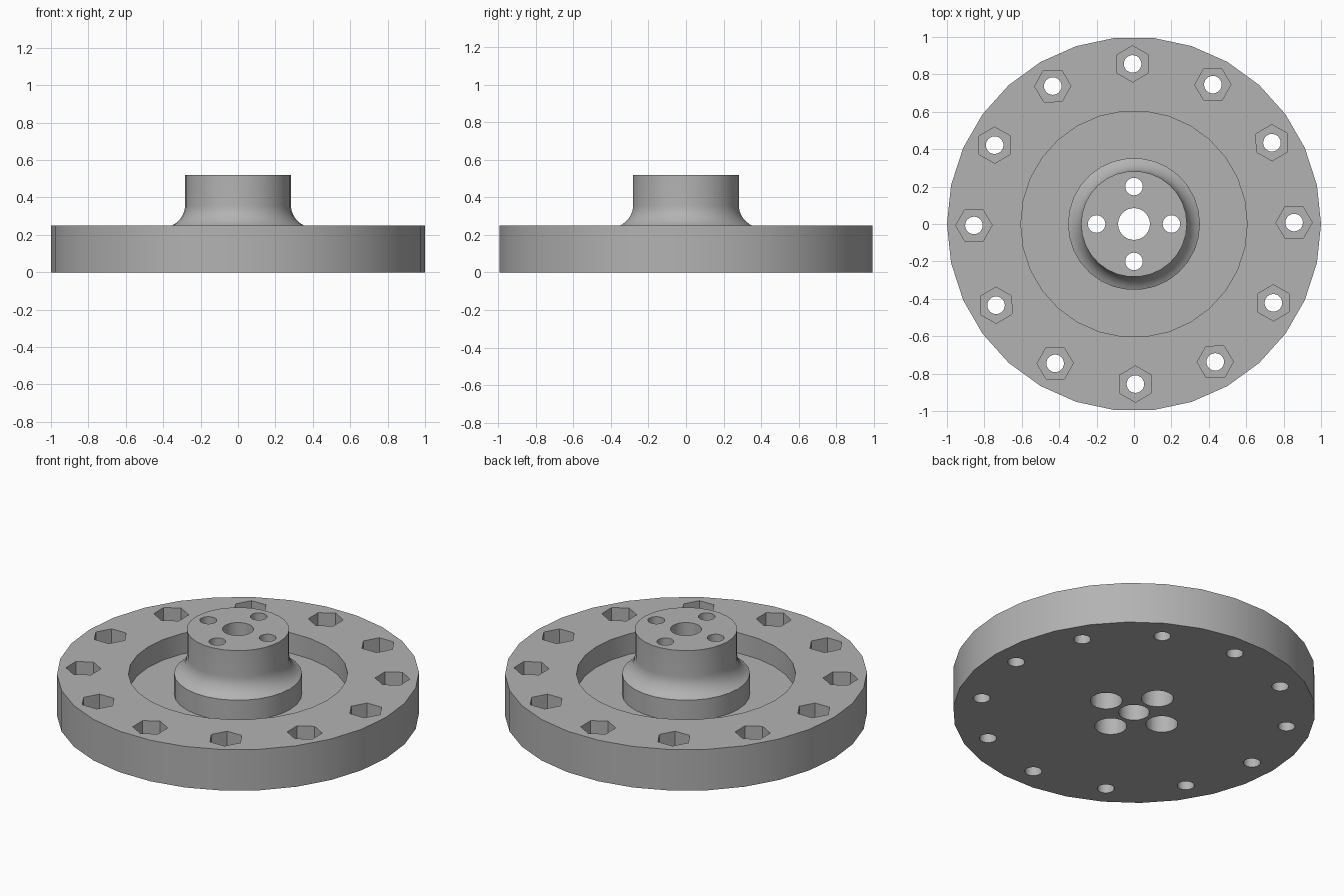
import bpy, bmesh
from math import sin, cos, pi, radians
from mathutils import Matrix

cube = bpy.data.objects.get("Cube")
if cube:
    bpy.data.objects.remove(cube, do_unlink=True)

DISK_H, FLOOR_Z, HUB_H = 0.25, 0.125, 0.52
HUB_R, RECESS_R = 0.283, 0.605
SCREW_R, BOLT_CIRCLE, HUB_CIRCLE = 0.047, 0.856, 0.2
SEGMENTS = 30

# Single plain grey
grey = bpy.data.materials.new("plain grey")
grey.use_nodes = True
colour = (0.45, 0.45, 0.45, 1)
grey.diffuse_color = colour
grey.node_tree.nodes["Principled BSDF"].inputs["Base Color"].default_value = colour


def finish(name, bm):
    bmesh.ops.recalc_face_normals(bm, faces=bm.faces)
    mesh = bpy.data.meshes.new(name)
    bm.to_mesh(mesh)
    bm.free()
    mesh.materials.append(grey)
    obj = bpy.data.objects.new(name, mesh)
    bpy.context.collection.objects.link(obj)
    return obj


def add_prism(bm, angle, distance, radius, z0, z1, sides, turn=0):
    """Upright prism placed on a circle around the axis."""
    place = (Matrix.Rotation(angle, 4, "Z")
             @ Matrix.Translation((distance, 0, (z0 + z1) / 2))
             @ Matrix.Rotation(turn, 4, "Z"))
    bmesh.ops.create_cone(bm, cap_ends=True, segments=sides, radius1=radius,
                          radius2=radius, depth=z1 - z0, matrix=place)


def lathe(name, profile, steps):
    """Closed solid of revolution; the profile starts and ends on the axis."""
    bm = bmesh.new()
    verts = [bm.verts.new((r, 0, z)) for r, z in profile]
    edges = [bm.edges.new(pair) for pair in zip(verts, verts[1:])]
    bmesh.ops.spin(bm, geom=verts + edges, cent=(0, 0, 0), axis=(0, 0, 1),
                   angle=2 * pi, steps=steps, use_merge=True)
    bmesh.ops.remove_doubles(bm, verts=bm.verts, dist=0.0001)
    return finish(name, bm)


# Disk with annular recess and filleted hub
fillet_r, fillet_z = 0.121, 0.36
fillet = [(HUB_R + fillet_r * (1 - cos(a)), fillet_z - fillet_r * sin(a))
          for a in (radians(65) * (1 - i / 8) for i in range(9))]
foot_r = fillet[0][0]
profile = [(0, 0), (1, 0), (1, DISK_H), (RECESS_R, DISK_H), (RECESS_R, FLOOR_Z),
           (foot_r, FLOOR_Z)] + fillet + [(HUB_R, HUB_H), (0, HUB_H)]
body = lathe("flanged_hub", profile, SEGMENTS)

# Through holes: axle bore, hub screws and rim bolts
rim_angles = [radians(30 * i + 0.5) for i in range(12)]
hub_angles = [i * pi / 2 for i in range(4)]
bm = bmesh.new()
add_prism(bm, 0, 0, 0.085, -0.1, 0.7, SEGMENTS)
for a in hub_angles:
    add_prism(bm, a, HUB_CIRCLE, SCREW_R, -0.1, 0.7, 24)
for a in rim_angles:
    add_prism(bm, a, BOLT_CIRCLE, SCREW_R, -0.1, 0.7, 24)
holes = finish("hole_cutter", bm)

# Pockets: hexagonal nut seats on top, screw head counterbores underneath
bm = bmesh.new()
for a in rim_angles:
    add_prism(bm, a, BOLT_CIRCLE, 0.097, FLOOR_Z, 0.4, 6, pi / 2)
for a in hub_angles:
    add_prism(bm, a, HUB_CIRCLE, 0.089, -0.1, 0.25, 24)
pockets = finish("pocket_cutter", bm)

# Cut, then drop the cutters
bpy.ops.object.select_all(action="DESELECT")
bpy.context.view_layer.objects.active = body
body.select_set(True)
for cutter in (pockets, holes):
    cutter.hide_render = True
    cut = body.modifiers.new(cutter.name, "BOOLEAN")
    cut.operation = "DIFFERENCE"
    cut.solver = "EXACT"
    cut.object = cutter
    bpy.ops.object.modifier_apply(modifier=cut.name)
    bpy.data.objects.remove(cutter, do_unlink=True)

bpy.ops.object.shade_smooth_by_angle(angle=radians(30))
